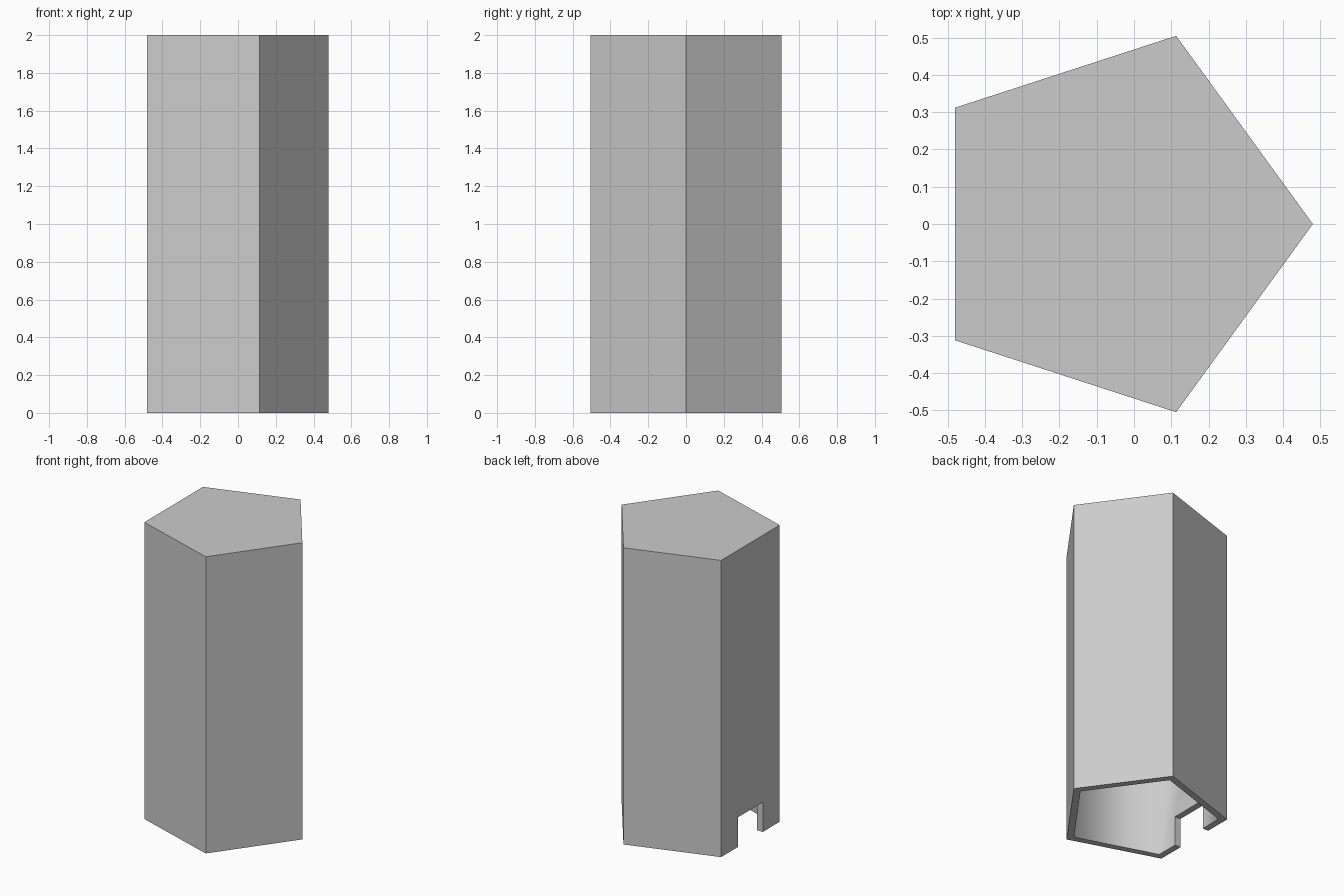
import bpy, bmesh
from math import cos, sin, tau

if "Cube" in bpy.data.objects:
    bpy.data.objects.remove(bpy.data.objects["Cube"])

SIDES, RADIUS, WALL, HEIGHT = 5, 0.531, 0.043, 2.0
CENTRE_X = -0.051


def prism(name, radius, z0, z1, smooth=False):
    bm = bmesh.new()
    ring = [bm.verts.new((CENTRE_X + radius * cos(tau * i / SIDES),
                          radius * sin(tau * i / SIDES), z0)) for i in range(SIDES)]
    base = bm.faces.new(ring)
    top = bmesh.ops.extrude_face_region(bm, geom=[base], use_keep_orig=True)["geom"]
    bmesh.ops.translate(bm, vec=(0, 0, z1 - z0),
                        verts=[v for v in top if isinstance(v, bmesh.types.BMVert)])
    bmesh.ops.recalc_face_normals(bm, faces=bm.faces)
    for f in bm.faces:
        f.smooth = smooth and abs(f.normal.z) < 0.5
    mesh = bpy.data.meshes.new(name)
    bm.to_mesh(mesh)
    bm.free()
    obj = bpy.data.objects.new(name, mesh)
    bpy.context.collection.objects.link(obj)
    return obj


def cut(target, cutter):
    mod = target.modifiers.new(cutter.name, 'BOOLEAN')
    mod.operation = 'DIFFERENCE'
    mod.solver = 'EXACT'
    mod.object = cutter
    bpy.context.view_layer.objects.active = target
    bpy.ops.object.modifier_apply(modifier=mod.name)
    bpy.data.objects.remove(cutter)


# Five-sided tower with a closed roof
tower = prism("tower", RADIUS, 0, HEIGHT)

# Hollow inside, open at the bottom
cut(tower, prism("hollow", RADIUS * 0.9, -0.2, HEIGHT - WALL, smooth=True))

# Doorway in the flat left wall
bpy.ops.mesh.primitive_cube_add(size=1, location=(-0.48, 0, 0.05))
doorway = bpy.context.object
doorway.name = "doorway"
doorway.scale = (0.3, 0.264, 0.3)
bpy.context.view_layer.update()
cut(tower, doorway)
